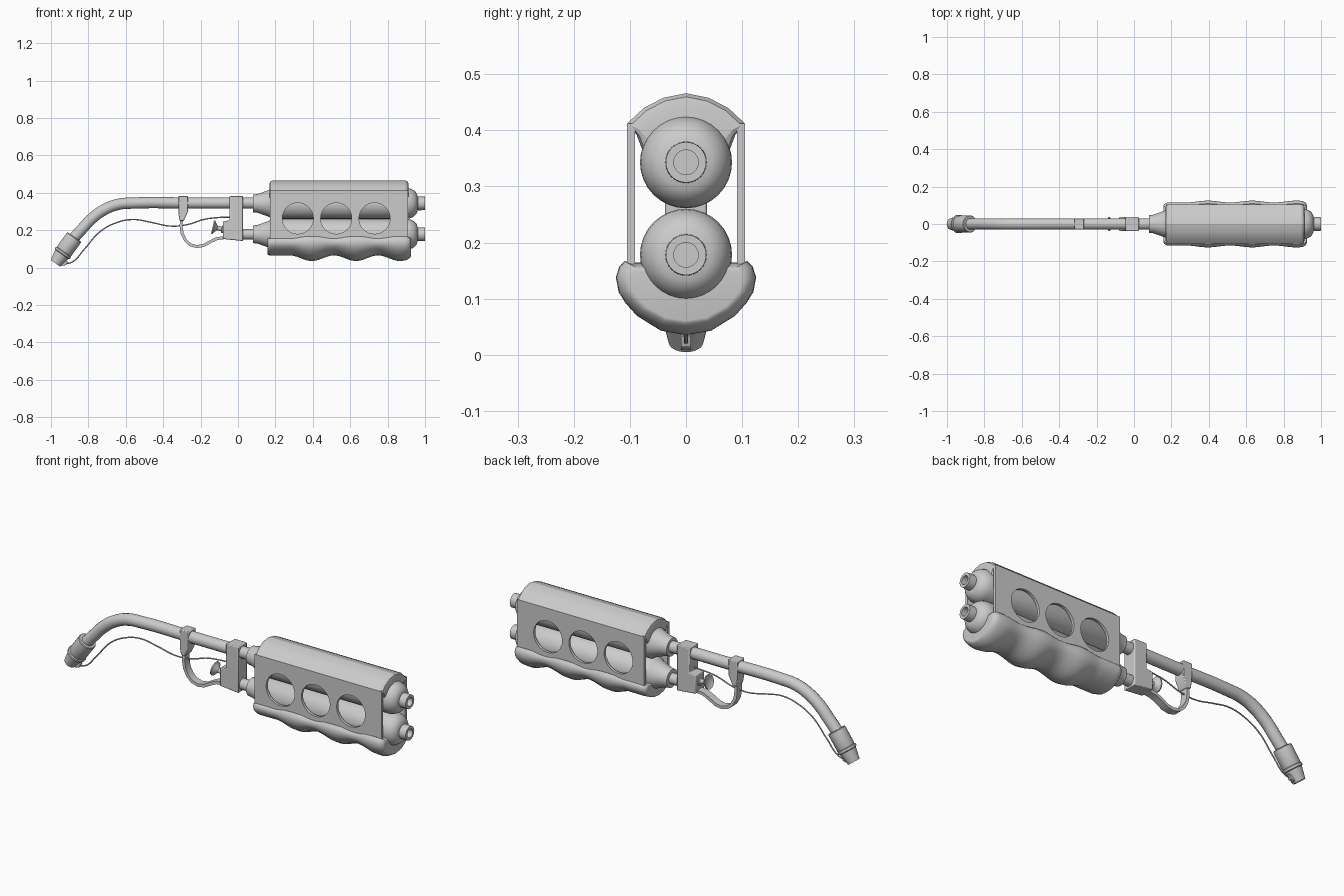
import bpy, bmesh, math
from mathutils import Vector

if "Cube" in bpy.data.objects:
    bpy.data.objects.remove(bpy.data.objects["Cube"])


def finish(ob, angle=35):
    ob.data.polygons.foreach_set("use_smooth", [True] * len(ob.data.polygons))
    ob.data.set_sharp_from_angle(angle=math.radians(angle))
    return ob


def loft(name, rings, angle=35):
    """Skin closed rings of equal size and cap both ends."""
    bm = bmesh.new()
    vs = [[bm.verts.new(p) for p in r] for r in rings]
    n = len(rings[0])
    for a, b in zip(vs, vs[1:]):
        for i in range(n):
            j = (i + 1) % n
            bm.faces.new((a[i], a[j], b[j], b[i]))
    bm.faces.new(vs[0])
    bm.faces.new(vs[-1])
    bmesh.ops.recalc_face_normals(bm, faces=bm.faces)
    me = bpy.data.meshes.new(name)
    bm.to_mesh(me)
    bm.free()
    ob = bpy.data.objects.new(name, me)
    bpy.context.collection.objects.link(ob)
    return finish(ob, angle)


def lathe(name, origin, axis, profile, seg=32):
    """Turn (distance, radius) points round an axis lying in the xz plane."""
    o, d = Vector(origin), Vector(axis).normalized()
    side = Vector((0, 1, 0))
    up = d.cross(side)
    rings = []
    for t, r in profile:
        rings.append([o + d * t + (side * math.cos(a) + up * math.sin(a)) * r
                      for a in (2 * math.pi * i / seg for i in range(seg))])
    return loft(name, rings)


def prism(name, pts, half, bevel=0.004):
    """Extrude an xz outline symmetrically along y."""
    ob = loft(name, [[(x, y, z) for x, z in pts] for y in (-half, half)])
    m = ob.modifiers.new("bevel", "BEVEL")
    m.width, m.segments = bevel, 2
    return ob


def to_mesh(ob):
    bpy.ops.object.select_all(action='DESELECT')
    bpy.context.view_layer.objects.active = ob
    ob.select_set(True)
    bpy.ops.object.convert(target='MESH')
    return finish(bpy.context.object)


def tube(name, pts, radius, sides=4):
    cu = bpy.data.curves.new(name, 'CURVE')
    cu.dimensions = '3D'
    cu.bevel_depth, cu.bevel_resolution, cu.resolution_u = radius, sides, 10
    cu.use_fill_caps = True
    sp = cu.splines.new('BEZIER')
    sp.bezier_points.add(len(pts) - 1)
    for bp, (x, z) in zip(sp.bezier_points, pts):
        bp.co = (x, 0, z)
        bp.handle_left_type = bp.handle_right_type = 'AUTO'
    ob = bpy.data.objects.new(name, cu)
    bpy.context.collection.objects.link(ob)
    return to_mesh(ob)


# twin tanks with tapered necks, domed rears and hollow outlets
dome = [(0.90 + 0.06 * math.sin(a), 0.035 + 0.047 * math.cos(a))
        for a in (math.radians(15 * i) for i in range(7))]
tank = [(0.08, 0.030), (0.08, 0.047), (0.105, 0.050), (0.155, 0.068),
        (0.165, 0.072), (0.18, 0.082)] + dome + \
       [(0.962, 0.037), (1.0, 0.036), (1.0, 0.022), (0.965, 0.022)]
for label, z in (("upper_tank", 0.343), ("lower_tank", 0.178)):
    lathe(label, (0, 0, z), (1, 0, 0), tank)

# stub pipe joining the lower tank to the clamp
lathe("lower_stub_pipe", (0, 0, 0.178), (1, 0, 0), [(0.0, 0.028), (0.10, 0.028)])

# faceted arched top cover with chamfered ends
half = [(0.076, 0.36), (0.088, 0.392), (0.105, 0.412), (0.075, 0.440), (0.04, 0.458)]
arch = half + [(0, 0.466)] + [(-y, z) for y, z in reversed(half)]
loft("top_cover", [[(x, y * s, 0.36 + (z - 0.36) * s) for y, z in arch]
                   for x, s in ((0.168, 0.80), (0.172, 0.94), (0.185, 1),
                                (0.895, 1), (0.908, 0.94), (0.912, 0.80))], 20)

# side plates, each with three round windows
for label, y in (("front_side_plate", -0.098), ("back_side_plate", 0.098)):
    cu = bpy.data.curves.new(label, 'CURVE')
    cu.dimensions, cu.fill_mode, cu.extrude = '2D', 'BOTH', 0.007
    loops = [[(0.17, 0.13), (0.908, 0.13), (0.908, 0.412), (0.17, 0.412)]]
    for cx in (0.32, 0.525, 0.73):
        loops.append([(cx + 0.083 * math.cos(2 * math.pi * i / 32),
                       0.263 + 0.083 * math.sin(2 * math.pi * i / 32)) for i in range(32)])
    for pts in loops:
        sp = cu.splines.new('POLY')
        sp.points.add(len(pts) - 1)
        sp.use_cyclic_u = True
        for p, (px, pz) in zip(sp.points, pts):
            p.co = (px, pz, 0, 1)
    ob = bpy.data.objects.new(label, cu)
    bpy.context.collection.objects.link(ob)
    ob.rotation_euler = (math.pi / 2, 0, 0)
    ob.location.y = y
    to_mesh(ob)

# wavy hand grip under the tanks
sect = [(0.80, 0.02), (0.87, 0), (0.95, 0.07), (1, 0.22), (0.96, 0.42),
        (0.86, 0.57), (0.70, 0.74), (0.36, 0.94)]
sect = sect + [(0, 1)] + [(-u, v) for u, v in reversed(sect)]
rings = []
x0, x1, steps = 0.157, 0.924, 56
for i in range(steps + 1):
    x = x0 + (x1 - x0) * (0.5 - 0.5 * math.cos(math.pi * i / steps))
    wave = math.cos(2 * math.pi * (x - 0.395) / 0.236)
    if x < 0.277:
        wave = -0.9
    d = min(x - x0, x1 - x, 0.03) / 0.03
    s = 0.82 + 0.18 * math.sqrt(1 - (1 - d) ** 2)
    bottom, w = 0.05 - 0.015 * wave, 0.120 + 0.005 * wave
    mid = 0.11
    rings.append([(x, w * s * u, mid + (0.163 + 0.004 * wave - (0.163 + 0.004 * wave - bottom) * v - mid) * s)
                  for u, v in sect])
loft("hand_grip", rings, 50)

# long bent barrel pipe
tube("barrel_pipe", [(0.10, 0.345), (-0.25, 0.345), (-0.56, 0.345), (-0.64, 0.338),
                     (-0.71, 0.312), (-0.78, 0.263), (-0.835, 0.205), (-0.89, 0.145)], 0.030, 6)

# nozzle: sleeve, lip and tapered hollow tip
lathe("nozzle", (-0.875, 0, 0.163), (-0.585, 0, -0.81),
      [(0, 0.028), (0, 0.043), (0.004, 0.046), (0.092, 0.046), (0.096, 0.044), (0.100, 0.049),
       (0.110, 0.049), (0.114, 0.043), (0.173, 0.031), (0.173, 0.024), (0.14, 0.024)])

# igniter at the nozzle tip
prism("igniter", [(-0.945, 0.008), (-0.918, 0.014), (-0.910, 0.034), (-0.935, 0.040)], 0.009, 0.002)

# thin ignition wire
tube("ignition_wire", [(-0.93, 0.022), (-0.89, 0.028), (-0.82, 0.10), (-0.74, 0.19),
                       (-0.65, 0.24), (-0.56, 0.257), (-0.47, 0.243), (-0.36, 0.222),
                       (-0.27, 0.230), (-0.18, 0.258), (-0.10, 0.268), (-0.03, 0.27)], 0.0035, 2)

# clamp block joining both pipes
prism("clamp_block", [(-0.045, 0.383), (0.027, 0.383), (0.027, 0.142), (-0.08, 0.153),
                      (-0.08, 0.248), (-0.045, 0.252)], 0.037)

# band on the barrel, tapering down into the guard
prism("guard_band", [(-0.319, 0.383), (-0.267, 0.383), (-0.267, 0.300), (-0.290, 0.250),
                     (-0.312, 0.250), (-0.319, 0.290)], 0.030)

# curved strip guard below the trigger
path = [(-0.302, 0.27), (-0.304, 0.22), (-0.298, 0.18), (-0.280, 0.145), (-0.255, 0.122),
        (-0.220, 0.112), (-0.185, 0.118), (-0.150, 0.137), (-0.115, 0.154), (-0.06, 0.162)]
rings = []
for i, (x, z) in enumerate(path):
    a, b = path[max(i - 1, 0)], path[min(i + 1, len(path) - 1)]
    t = Vector((b[0] - a[0], 0, b[1] - a[1])).normalized()
    n = Vector((-t.z, 0, t.x)) * 0.008
    c = Vector((x, 0, z))
    rings.append([c + n * k + Vector((0, y, 0))
                  for k, y in ((-1, -0.020), (1, -0.020), (1, 0.020), (-1, 0.020))])
loft("trigger_guard", rings)

# dished push trigger on a short stem
lathe("trigger", (-0.075, 0, 0.204), (-0.94, 0, 0.2),
      [(0, 0.02), (0.012, 0.02), (0.014, 0.012), (0.036, 0.012), (0.046, 0.022),
       (0.056, 0.037), (0.062, 0.037), (0.054, 0.02), (0.052, 0.004)], 20)
